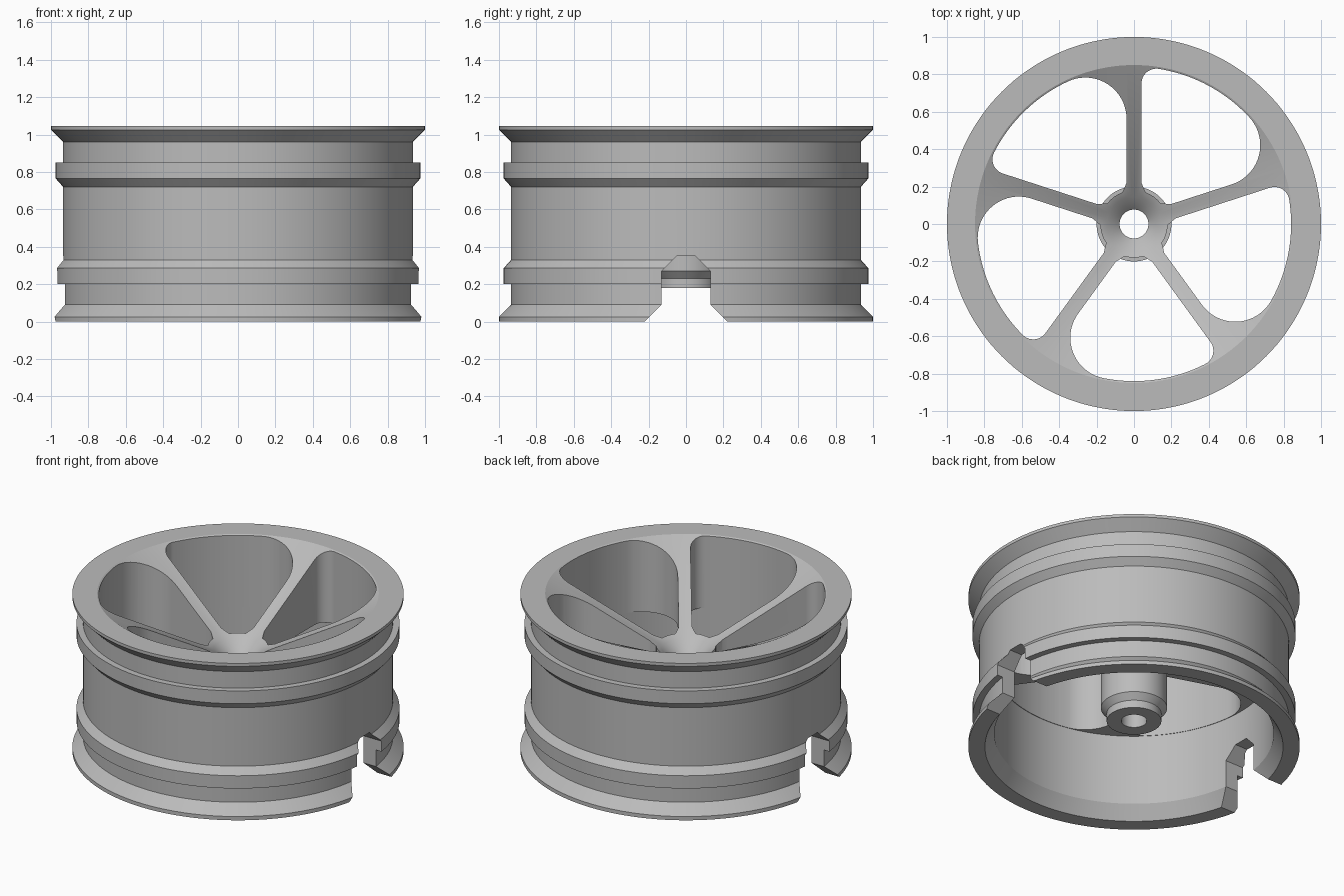
import bpy
import bmesh
from math import sin, cos, radians, sqrt, atan2, pi, tau
from mathutils import Matrix

SEGMENTS = 144
SPOKES = 5
STEP = tau / SPOKES
SPOKE_HALF = 0.04
WINDOW_R = 0.84

cube = bpy.data.objects.get("Cube")
if cube:
    bpy.data.objects.remove(cube, do_unlink=True)

metal = bpy.data.materials.new("grey_metal")
metal.use_nodes = True
color = (0.5, 0.5, 0.5, 1)
metal.diffuse_color = color
metal.node_tree.nodes["Principled BSDF"].inputs["Base Color"].default_value = color


def to_object(bm, name):
    bmesh.ops.recalc_face_normals(bm, faces=bm.faces)
    mesh = bpy.data.meshes.new(name)
    bm.to_mesh(mesh)
    bm.free()
    obj = bpy.data.objects.new(name, mesh)
    bpy.context.collection.objects.link(obj)
    return obj


def lathe(name, profile):
    """Revolve a closed (radius, height) outline about z."""
    bm = bmesh.new()
    rings = []
    for r, z in profile:
        rings.append([bm.verts.new((r * cos(tau * i / SEGMENTS), r * sin(tau * i / SEGMENTS), z))
                      for i in range(SEGMENTS)])
    for k, ring in enumerate(rings):
        above = rings[(k + 1) % len(rings)]
        for i in range(SEGMENTS):
            j = (i + 1) % SEGMENTS
            bm.faces.new((ring[i], ring[j], above[j], above[i]))
    return to_object(bm, name)


def prism(bm, points, offset, matrix):
    """Add an outline extruded by an offset, then moved by a matrix."""
    face = bm.faces.new([bm.verts.new(p) for p in points])
    ext = bmesh.ops.extrude_face_region(bm, geom=[face])["geom"]
    top = [g for g in ext if isinstance(g, bmesh.types.BMVert)]
    bmesh.ops.translate(bm, verts=top, vec=offset)
    bmesh.ops.transform(bm, matrix=matrix, verts=list(set(face.verts) | set(top)))


def polar(r, a):
    return (r * cos(a), r * sin(a))


def corner(f):
    """Spoke edge and fillet of radius f running into the outer arc; also its end angle."""
    v = SPOKE_HALF + f
    u = sqrt((WINDOW_R - f) ** 2 - v ** 2)
    end = atan2(v, u)
    pts = [(0.22, SPOKE_HALF)]
    n = 20
    for i in range(n + 1):
        a = -pi / 2 + (end + pi / 2) * i / n
        pts.append((u + f * cos(a), v + f * sin(a)))
    return pts, end


def mirrored(pts):
    """Reflect points across the middle of a window."""
    return [polar(sqrt(x * x + y * y), STEP - atan2(y, x)) for x, y in reversed(pts)]


# Rim barrel, dished face and hub as one turned solid
outer = [(1.0, 0), (1.0, 0.025), (0.935, 0.09), (0.935, 0.2), (0.975, 0.2), (0.975, 0.285),
         (0.935, 0.33), (0.935, 0.72), (0.975, 0.765), (0.975, 0.85), (0.935, 0.85),
         (0.935, 0.96), (1.0, 1.025), (1.0, 1.045)]
dish = [(0.85, 1.045), (0.145, 0.68), (0.077, 0.61)]
hub = [(0.077, 0.18), (0.165, 0.18), (0.165, 0.23), (0.2, 0.27), (0.2, 0.56)]
inside = [(0.843, 0.56), (0.843, 0.09), (0.9, 0)]
wheel = lathe("spoked_wheel", outer + dish + hub + inside)
wheel.data.materials.append(metal)

# Window outline: wide fillet on one spoke, tight fillet on the next
wide, a0 = corner(0.22)
tight, a1 = corner(0.08)
a1 = STEP - a1
arc = [polar(WINDOW_R, a0 + (a1 - a0) * i / 20) for i in range(1, 20)]
inner = [polar(0.18, radians(a)) for a in (52, 44, 36, 28, 20)]
window = [(x, y, 0.5) for x, y in wide + arc + mirrored(tight) + inner]

cut = bmesh.new()
for k in range(SPOKES):
    prism(cut, window, (0, 0, 1), Matrix.Rotation(radians(18) + k * STEP, 4, "Z"))

# Matching notches through the lower rim on both sides
half = [(0.24, -0.02), (0.13, 0.09), (0.13, 0.27), (0.05, 0.35)]
notch = [(0.6, y, z) for y, z in half] + [(0.6, -y, z) for y, z in reversed(half)]
for side in range(2):
    prism(cut, notch, (0.6, 0, 0), Matrix.Rotation(side * pi, 4, "Z"))
cutter = to_object(cut, "opening_cutter")
cutter.hide_render = True

bpy.ops.object.select_all(action="DESELECT")
bpy.context.view_layer.objects.active = wheel
wheel.select_set(True)
mod = wheel.modifiers.new("openings", "BOOLEAN")
mod.operation = "DIFFERENCE"
mod.solver = "EXACT"
mod.object = cutter
bpy.ops.object.modifier_apply(modifier=mod.name)
bpy.data.objects.remove(cutter, do_unlink=True)
bpy.ops.object.shade_smooth_by_angle(angle=radians(25))
